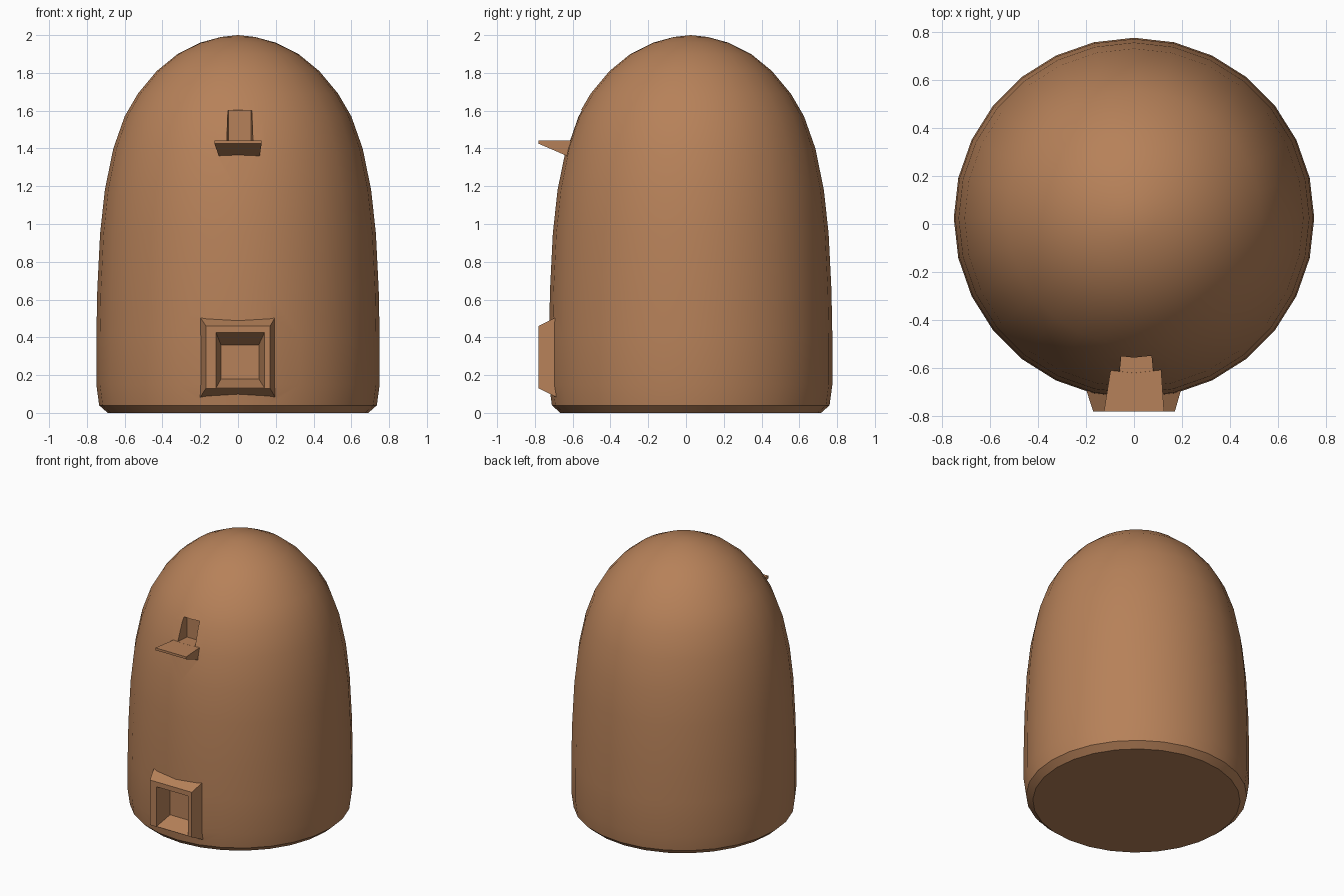
import bpy, bmesh, math
from mathutils import Vector

cube = bpy.data.objects.get("Cube")
if cube:
    bpy.data.objects.remove(cube)

clay = bpy.data.materials.new("warm clay")
clay.use_nodes = True
CLAY = (0.47, 0.22, 0.10, 1)
clay.diffuse_color = CLAY
bsdf = clay.node_tree.nodes["Principled BSDF"]
bsdf.inputs["Base Color"].default_value = CLAY
bsdf.inputs["Roughness"].default_value = 0.8


def make_object(name, bm):
    bmesh.ops.recalc_face_normals(bm, faces=bm.faces)
    mesh = bpy.data.meshes.new(name)
    bm.to_mesh(mesh)
    bm.free()
    mesh.materials.append(clay)
    obj = bpy.data.objects.new(name, mesh)
    bpy.context.collection.objects.link(obj)
    return obj


def lathe(name, profile, sides, centre_y):
    """Closed solid of revolution from (radius, height) pairs, ending on the axis."""
    bm = bmesh.new()
    rings = []
    for r, z in profile:
        rings.append([bm.verts.new((r * math.cos(a), centre_y + r * math.sin(a), z))
                      for a in (2 * math.pi * i / sides for i in range(sides))])
    for low, high in zip(rings, rings[1:]):
        for i in range(sides):
            j = (i + 1) % sides
            bm.faces.new((low[i], low[j], high[j], high[i]))
    bm.faces.new(rings[0])
    tip = bm.verts.new((0, centre_y, 2.0))
    for i in range(sides):
        bm.faces.new((rings[-1][i], rings[-1][(i + 1) % sides], tip))
    return make_object(name, bm)


def frustum(name, front, back):
    """Block between two upright rectangles, each (y, x0, x1, z0, z1)."""
    bm = bmesh.new()
    loops = [[bm.verts.new(p) for p in ((x0, y, z0), (x1, y, z0), (x1, y, z1), (x0, y, z1))]
             for y, x0, x1, z0, z1 in (front, back)]
    for loop in loops:
        bm.faces.new(loop)
    for i in range(4):
        j = (i + 1) % 4
        bm.faces.new((loops[0][i], loops[0][j], loops[1][j], loops[1][i]))
    return make_object(name, bm)


def combine(target, other, operation):
    mod = target.modifiers.new(operation, "BOOLEAN")
    mod.operation = operation
    mod.solver = "EXACT"
    mod.object = other
    bpy.context.view_layer.objects.active = target
    bpy.ops.object.modifier_apply(modifier=mod.name)
    bpy.data.objects.remove(other)


# Domed body
body = lathe("domed_body", [
    (0.69, 0.0), (0.735, 0.04), (0.75, 0.15), (0.75, 0.4), (0.745, 0.65), (0.73, 0.95),
    (0.705, 1.18), (0.66, 1.4), (0.6, 1.57), (0.53, 1.69), (0.43, 1.81),
    (0.32, 1.9), (0.2, 1.96), (0.09, 1.99)], 28, 0.025)

# Raised doorway surround, then its opening
surround = frustum("doorway_surround", (-0.78, -0.17, 0.17, 0.13, 0.46),
                   (-0.64, -0.215, 0.21, 0.06, 0.53))
combine(body, surround, "UNION")
doorway = frustum("doorway_cutter", (-0.80, -0.12, 0.145, 0.125, 0.435),
                  (-0.66, -0.09, 0.11, 0.18, 0.36))
combine(body, doorway, "DIFFERENCE")

# Sill under the window, then the window opening
sill = frustum("window_sill", (-0.78, -0.125, 0.125, 1.425, 1.442),
               (-0.56, -0.09, 0.11, 1.33, 1.442))
combine(body, sill, "UNION")
window = frustum("window_cutter", (-0.82, -0.08, 0.10, 1.4425, 1.62),
                 (-0.52, -0.05, 0.07, 1.4425, 1.60))
combine(body, window, "DIFFERENCE")

# Soft shading with crisp openings
bpy.ops.object.select_all(action="DESELECT")
body.select_set(True)
bpy.context.view_layer.objects.active = body
bpy.ops.object.shade_smooth_by_angle(angle=math.radians(38))
